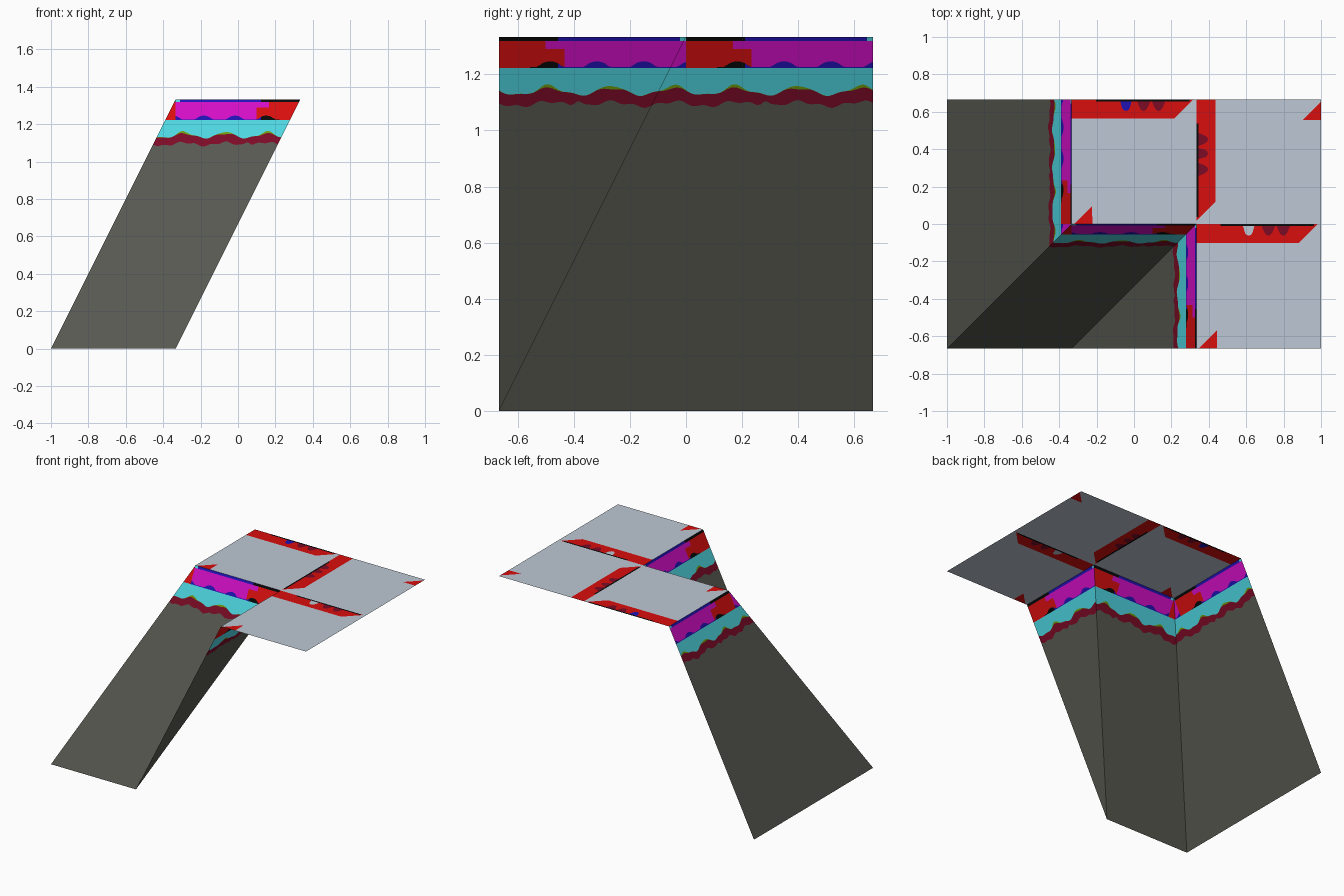
import bpy, bmesh, math
from mathutils import Vector

if "Cube" in bpy.data.objects:
    bpy.data.objects.remove(bpy.data.objects["Cube"])

T = 2 / 3           # tile size
H = 2 * T           # height of the cliff


def lin(c):
    c /= 255
    return c / 12.92 if c <= 0.04045 else ((c + 0.055) / 1.055) ** 2.4


COLOURS = {
    "rock_grey": (89, 89, 82), "pale_top": (190, 201, 213), "cyan": (78, 215, 226),
    "magenta": (212, 14, 198), "red": (218, 14, 14), "maroon": (124, 11, 38),
    "deep_blue": (33, 18, 180), "olive": (110, 155, 15), "black": (8, 8, 10),
}
NAMES = list(COLOURS)
MATS = []
for name, rgb in COLOURS.items():
    m = bpy.data.materials.new(name)
    m.diffuse_color = (*[lin(c) for c in rgb], 1)
    m.use_nodes = True
    m.node_tree.nodes["Principled BSDF"].inputs["Base Color"].default_value = m.diffuse_color
    MATS.append(m)


def bands(name, us, rows, colour, place, facing, clips=()):
    """Sheet of columns split at row heights, coloured by rule, clipped by planes."""
    bm = bmesh.new()
    cols = [[bm.verts.new(place(u, v)) for v in rows(u)] for u in us]
    for i in range(len(us) - 1):
        a, b = cols[i], cols[i + 1]
        mid = (us[i] + us[i + 1]) / 2
        for r in range(len(a) - 1):
            f = bm.faces.new((a[r], a[r + 1], b[r + 1], b[r]))
            f.material_index = NAMES.index(colour(mid, r))
    bmesh.ops.remove_doubles(bm, verts=bm.verts, dist=1e-5)
    for co, no in clips:
        bmesh.ops.bisect_plane(bm, geom=bm.verts[:] + bm.edges[:] + bm.faces[:],
                               plane_co=co, plane_no=no, clear_outer=True)
    bm.normal_update()
    for f in bm.faces:
        if f.normal.dot(Vector(facing)) < 0:
            f.normal_flip()
    me = bpy.data.meshes.new(name)
    bm.to_mesh(me)
    bm.free()
    for m in MATS:
        me.materials.append(m)
    ob = bpy.data.objects.new(name, me)
    bpy.context.collection.objects.link(ob)


# ---- sloping walls: banded pattern repeating every tile ----
def wall_rows(u):
    w = 2 * math.pi * u / T
    blue = 1.226 + 0.02 * max(0, math.cos(4 * w + 0.6)) ** 0.6
    peak = max(0, math.cos(3 * (w - 0.42)))
    cyan = 1.138 + 0.012 * math.cos(3 * (w - 0.42)) + 0.004 * math.sin(7 * w)
    notch = math.exp(-((u % T - 0.385) / 0.018) ** 2)
    low = 1.094 + 0.009 * math.cos(3 * w - 1.2) + 0.005 * math.sin(8 * w) + 0.022 * notch
    return [H, 1.319, 1.29, blue, 1.222, cyan + 0.011 * peak ** 2 + 0.0005, cyan, low, 0]


def wall_colour(u, r):
    u %= T
    if r == 0:
        return "black" if u > 0.45 else "cyan" if u < 0.02 else "deep_blue"
    if r in (1, 2):
        return "red" if u > (0.5, 0.43)[r - 1] else "magenta"
    if r == 3:
        return "red" if u > 0.55 else "black" if u > 0.46 else "deep_blue"
    return ("cyan", "olive", "maroon", "rock_grey")[r - 4]


wall_us = [-T + i * T / 60 for i in range(121)]
bands("left_wall", wall_us, wall_rows, wall_colour,
      lambda u, z: (-1 + z / 2, -u, z), (-1, 0, 0),
      [((0, -T, 0), (0, -1, 0.5))])
bands("front_wall", wall_us, wall_rows, wall_colour,
      lambda u, z: (u - T / 2, -T + z / 2, z), (0, -1, 0),
      [((-1, 0, 0), (-1, 0, 0.5)), ((-T / 2, 0, 0), (1, 0, -0.5))])
bands("side_wall", wall_us[60:], wall_rows, wall_colour,
      lambda u, z: (-T / 2 + z / 2, -u, z), (-1, 0, 0),
      [((0, -T, 0), (0, 1, -0.5))])


# ---- flat top tiles: red edge strip with blobs, and a red corner ----
def top_tile(name, place, blobs, first):
    def rows(a):
        strip = min(0.102, max(0, 0.65 - a))
        edge = min(0.012 if 0.13 < a < 0.63 else 0, strip)
        bulge = max(max(0, 1 - ((a - c) / 0.029) ** 2) ** 0.5 for c in blobs)
        corner = T - (a - 0.013) if 0.013 < a < 0.1101 else T
        return [0, edge, edge + min(0.05 * bulge, strip - edge), strip, corner, T]

    def colour(a, r):
        blob = first if abs(a - blobs[0]) < 0.03 else "maroon"
        return ("black", blob, "red", "pale_top", "red")[r]

    marks = [0.013, 0.11, 0.1102, 0.13, 0.1301, 0.548, 0.6299, 0.63, 0.65, T]
    us = sorted([i * 0.01 for i in range(66) if i not in (11, 13, 63, 65)] + marks)
    bands(name, us, rows, colour, place, (0, 0, 1))


top_tile("top_back_left", lambda a, b: (-T / 2 + a, T - b, H), (0.29, 0.385, 0.465), "deep_blue")
top_tile("top_front_right", lambda a, b: (T / 2 + a, -b, H), (0.28, 0.385, 0.465), "pale_top")
top_tile("top_back_right", lambda a, b: (T / 2 + b, T - a, H), (0.215, 0.29, 0.375), "maroon")
